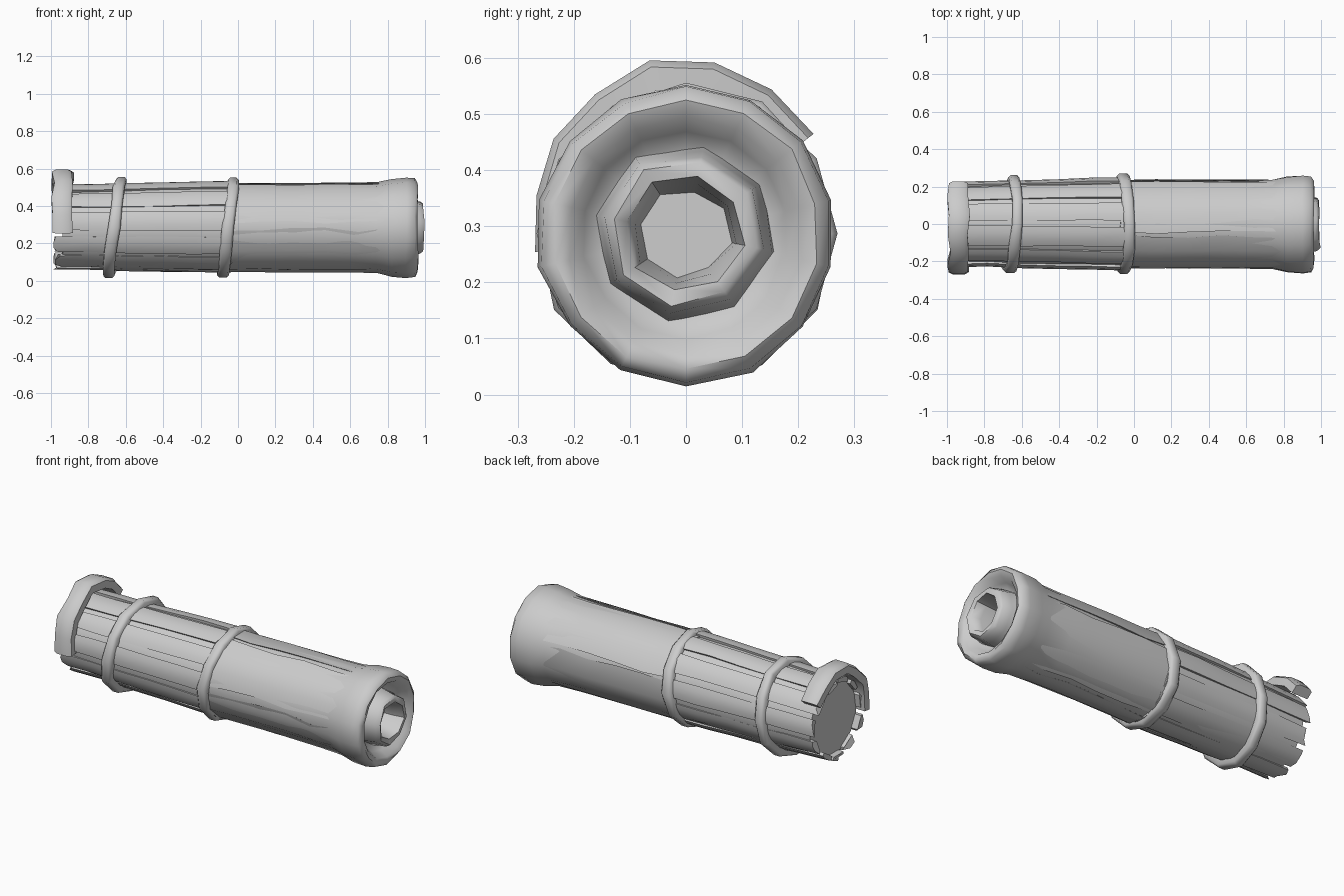
import bpy, random
from math import sin, cos, radians, tau, pi

if "Cube" in bpy.data.objects:
    bpy.data.objects.remove(bpy.data.objects["Cube"])

random.seed(4)
CZ = 0.287  # height of the roll's axis


def polar(x, r, a, cz=CZ):
    """Point around the long axis; a = 0 is the top, negative a is the front."""
    return (x, r * sin(a), cz + r * cos(a))


def skin(name, rings, wrap_rings=False, cap_start=False, cap_end=False, angle=40):
    """Join closed loops of equal length into one surface."""
    n = len(rings[0])
    verts = [p for ring in rings for p in ring]
    faces = []
    count = len(rings)
    for i in range(count if wrap_rings else count - 1):
        k = (i + 1) % count
        for j in range(n):
            m = (j + 1) % n
            faces.append((i * n + j, i * n + m, k * n + m, k * n + j))
    if cap_start:
        faces.append(tuple(range(n))[::-1])
    if cap_end:
        faces.append(tuple((count - 1) * n + j for j in range(n)))
    me = bpy.data.meshes.new(name)
    me.from_pydata(verts, [], faces)
    me.validate()
    import bmesh
    bm = bmesh.new()
    bm.from_mesh(me)
    bmesh.ops.recalc_face_normals(bm, faces=bm.faces)
    bm.to_mesh(me)
    bm.free()
    me.polygons.foreach_set("use_smooth", [True] * len(me.polygons))
    me.set_sharp_from_angle(angle=radians(angle))
    ob = bpy.data.objects.new(name, me)
    bpy.context.collection.objects.link(ob)
    return ob


def lathe(name, profile, sides, wobble, jitter=0.0, turn=0.0, **caps):
    """Revolve (x, r) pairs about the long axis with slight irregularity."""
    bumps = [random.uniform(-1, 1) for _ in range(sides)]
    rings = []
    for x, r in profile:
        rings.append([polar(x + random.uniform(-jitter, jitter),
                            r + wobble * (0.6 * bumps[j] + random.uniform(-0.4, 0.4)),
                            tau * j / sides + turn) for j in range(sides)])
    return skin(name, rings, **caps)


# Rolled outer sheet: plain left end, flared right end with a rolled lip and channel
lathe("outer_roll", [
    (-0.94, 0.215), (-0.80, 0.222), (-0.62, 0.230), (-0.35, 0.234), (-0.05, 0.237),
    (0.30, 0.238), (0.60, 0.240), (0.74, 0.244), (0.82, 0.262), (0.90, 0.269),
    (0.945, 0.262), (0.962, 0.240), (0.950, 0.212), (0.91, 0.185), (0.885, 0.15),
    (0.88, 0.11)], 14, 0.007, 0.004, cap_start=True, angle=50)

# Inner roll standing out of the channel, with a blind hole
lathe("inner_roll", [
    (0.86, 0.165), (0.93, 0.152), (0.975, 0.143), (0.992, 0.130),
    (0.985, 0.105), (0.93, 0.092), (0.84, 0.080)], 8, 0.008, 0.006, turn=0.2,
    cap_end=True, angle=50)


def strip(name, a, width, x0, x1, lift, tip=0.0):
    """Long curved sheet lying on the roll, with ragged ends."""
    rings = []
    steps = 5
    for i in range(steps + 1):
        t = i / steps
        x = x0 + (x1 - x0) * t
        base = 0.216 + 0.024 * min(1.0, (x + 1) / 0.9)
        r = base + lift + (tip if i == 0 else 0) + random.uniform(-0.003, 0.003)
        w = width * random.uniform(0.9, 1.05)
        ring = []
        for u in (-0.5, -0.2, 0.2, 0.5):
            dx = random.uniform(-0.018, 0.018) if i in (0, steps) else 0
            ring.append(polar(x + dx, r - 0.010 * abs(u), a + u * w))
        for u in (0.45, -0.45):
            ring.append(polar(x, r - 0.026, a + u * w))
        rings.append(ring)
    skin(name, rings, cap_start=True, cap_end=True, angle=45)


# Separate bark strips over the left half leave grooves between them
N = 11
for k in range(N):
    strip(f"left_strip_{k + 1}", tau * (k + 0.5) / N, tau / N * random.uniform(0.72, 0.95),
          -0.972 + random.uniform(-0.008, 0.015), -0.04, random.uniform(0.004, 0.012),
          random.uniform(-0.004, 0.008))

# Wide overlapping sheets over the right half
for k, (deg, span) in enumerate([(-50, 70), (30, 85), (120, 90), (-140, 95)]):
    strip(f"right_sheet_{k + 1}", radians(deg), radians(span), -0.06, 0.82, 0.004)


def band(name, x, tilt, half_width, r_out, a0=0.0, a1=tau, sides=12, lean=0.0, bulge=0.0):
    """Flat tie around the roll (or part of it); bulge lifts it at the top."""
    full = a1 - a0 > tau - 0.01
    rings = []
    for i in range(sides if full else sides + 1):
        a = a0 + (a1 - a0) * i / sides
        r = r_out + bulge * max(0, cos(a)) ** 2 + random.uniform(-0.006, 0.006)
        cx = x + tilt * cos(a) + lean * sin(a) + random.uniform(-0.006, 0.006)
        w = half_width * random.uniform(0.85, 1.1)
        section = ((-w, -0.055), (-w, -0.012), (-w * 0.6, 0), (w * 0.6, 0), (w, -0.012), (w, -0.055))
        rings.append([polar(cx + dx, r + dr, a) for dx, dr in section])
    skin(name, rings, wrap_rings=full, cap_start=not full, cap_end=not full, angle=50)


# Two ties round the roll, both leaning over slightly
band("left_tie", -0.655, 0.030, 0.031, 0.267, lean=0.012)
band("middle_tie", -0.055, 0.030, 0.033, 0.265, lean=-0.005)

# Loose collar hanging over the top and front of the left end
band("end_collar", -0.937, 0.0, 0.054, 0.275, radians(-97), radians(52), sides=7, bulge=0.038)
